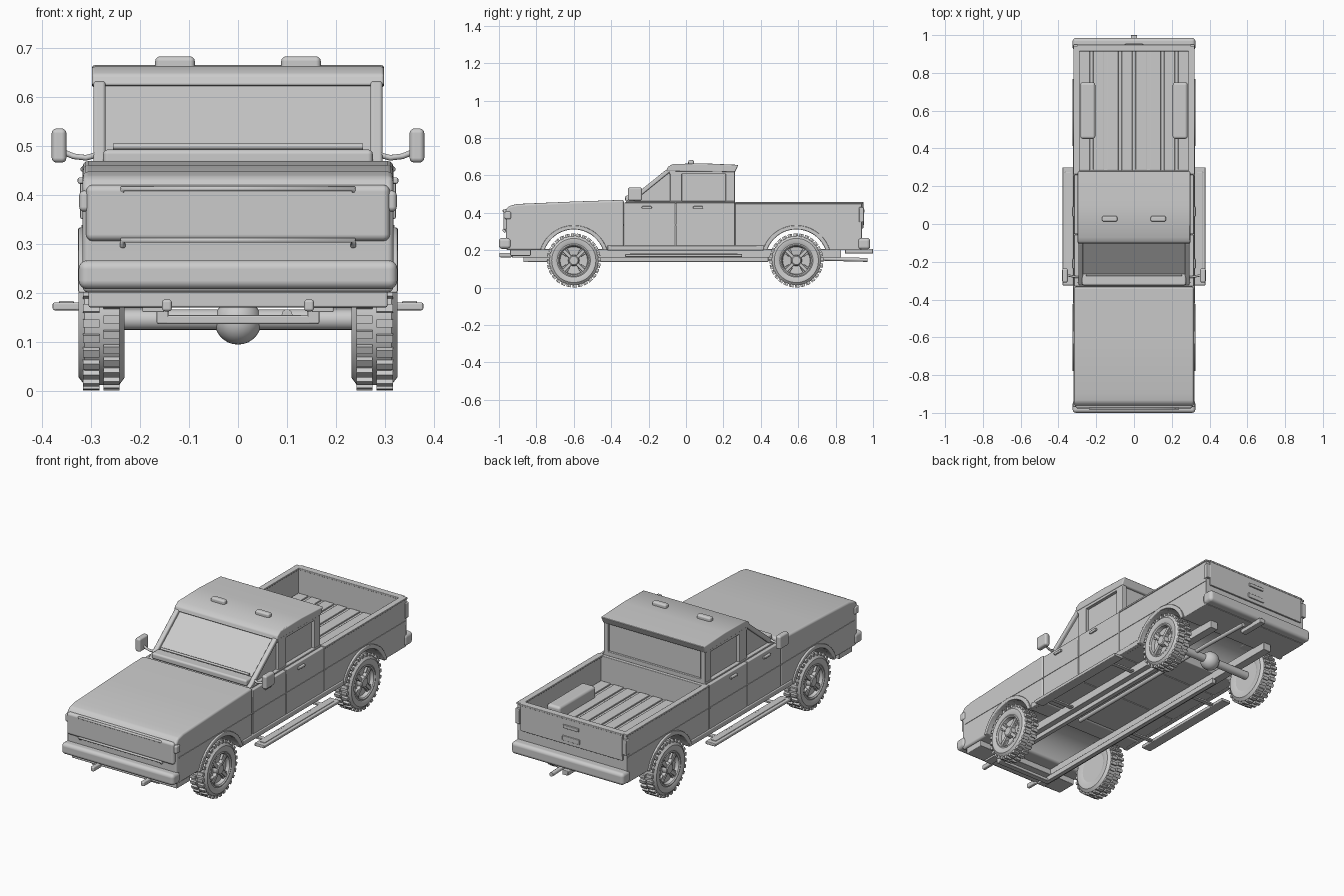
import bpy, bmesh, math
from math import sin, cos, pi, radians
from mathutils import Matrix, Vector

if "Cube" in bpy.data.objects:
    bpy.data.objects.remove(bpy.data.objects["Cube"])


def finish(name, bm, bevel=0.0, seg=2, mirror=False):
    bmesh.ops.recalc_face_normals(bm, faces=bm.faces[:])
    me = bpy.data.meshes.new(name)
    bm.to_mesh(me)
    bm.free()
    for p in me.polygons:
        p.use_smooth = True
    if not bevel:
        me.set_sharp_from_angle(angle=radians(32))
    ob = bpy.data.objects.new(name, me)
    bpy.context.collection.objects.link(ob)
    if bevel:
        m = ob.modifiers.new("bevel", 'BEVEL')
        m.width, m.segments, m.limit_method = bevel, seg, 'ANGLE'
        m.angle_limit = radians(30)
        m.harden_normals = True
    if mirror:
        ob.modifiers.new("mirror", 'MIRROR')
    return ob


def add_box(bm, x, y, z, mat=None):
    c = Vector((sum(x) / 2, sum(y) / 2, sum(z) / 2))
    s = Matrix.Diagonal((x[1] - x[0], y[1] - y[0], z[1] - z[0], 1))
    bmesh.ops.create_cube(bm, size=1, matrix=(mat or Matrix()) @ Matrix.Translation(c) @ s)


def box(name, x, y, z, bevel=0.004, seg=2, mirror=False):
    bm = bmesh.new()
    add_box(bm, x, y, z)
    return finish(name, bm, bevel, seg, mirror)


def prism(name, pts, x0, x1, bevel=0.004, seg=2, mirror=False):
    """Side outline (y, z) extruded across x."""
    bm = bmesh.new()
    f = bm.faces.new([bm.verts.new((x0, y, z)) for y, z in pts])
    r = bmesh.ops.extrude_face_region(bm, geom=[f])
    vs = [v for v in r["geom"] if isinstance(v, bmesh.types.BMVert)]
    bmesh.ops.translate(bm, verts=vs, vec=(x1 - x0, 0, 0))
    return finish(name, bm, bevel, seg, mirror)


def add_lathe(bm, prof, y, z, n=40):
    """Profile (x, radius) spun about the wheel axis."""
    vs = [bm.verts.new((x, y, z + r)) for x, r in prof]
    es = [bm.edges.new(p) for p in zip(vs, vs[1:])]
    bmesh.ops.spin(bm, geom=vs + es, cent=(0, y, z), axis=(1, 0, 0), angle=2 * pi, steps=n, use_merge=True)
    bmesh.ops.remove_doubles(bm, verts=bm.verts[:], dist=1e-5)


def tube(name, pts, r, mirror=False):
    cu = bpy.data.curves.new(name, 'CURVE')
    cu.dimensions, cu.bevel_depth, cu.bevel_resolution, cu.use_fill_caps = '3D', r, 3, True
    sp = cu.splines.new('POLY')
    sp.points.add(len(pts) - 1)
    for p, c in zip(sp.points, pts):
        p.co = (*c, 1)
    sp.use_smooth = True
    ob = bpy.data.objects.new(name, cu)
    bpy.context.collection.objects.link(ob)
    if mirror:
        ob.modifiers.new("mirror", 'MIRROR')


AXLES = {"front": -0.6, "rear": 0.59}
ZC, RA, BOT = 0.145, 0.168, 0.2


def arc(yc, r, n=18):
    """Wheel arch points running from the rear foot to the front foot."""
    a0 = math.asin((BOT - ZC) / r)
    return [(yc + r * cos(a0 + (pi - 2 * a0) * i / n), ZC + r * sin(a0 + (pi - 2 * a0) * i / n)) for i in range(n + 1)]


# Lower body: nose with hood, doors, bed base
prism("hood_and_fenders", [(-0.962, BOT), (-0.962, 0.36), (-0.965, 0.415), (-0.945, 0.437), (-0.9, 0.447),
      (-0.6, 0.46), (-0.332, 0.469), (-0.332, BOT)] + arc(AXLES["front"], RA), -0.317, 0.317, 0.012, 3)
box("front_door_section", (-0.317, 0.317), (-0.33, -0.056), (BOT, 0.455), 0.004)
box("rear_door_section", (-0.317, 0.317), (-0.054, 0.261), (BOT, 0.455), 0.004)
prism("bed_base", [(0.263, BOT), (0.263, 0.32), (0.94, 0.32), (0.94, BOT)] + arc(AXLES["rear"], RA),
      -0.317, 0.317, 0.004)

# Bed walls, rails, floor ribs, wheel boxes and tailgate
box("bed_side", (0.293, 0.317), (0.263, 0.94), (0.31, 0.45), 0.003, mirror=True)
box("bed_rail", (0.288, 0.321), (0.263, 0.943), (0.447, 0.457), 0.003, mirror=True)
box("bed_front_wall", (-0.3, 0.3), (0.262, 0.282), (0.31, 0.455), 0.003)
box("tailgate", (-0.296, 0.296), (0.918, 0.948), (0.315, 0.452), 0.004)
box("tailgate_cap", (-0.3, 0.3), (0.914, 0.95), (0.447, 0.457), 0.003)
box("tailgate_handle", (-0.045, 0.045), (0.945, 0.955), (0.4, 0.418), 0.003)
box("rear_plate", (-0.05, 0.05), (0.945, 0.953), (0.335, 0.36), 0.003)
bm = bmesh.new()
for i in range(8):
    x = -0.262 + i * 0.075
    add_box(bm, (x - 0.029, x + 0.029), (0.285, 0.915), (0.315, 0.327))
finish("bed_floor_ribs", bm, 0.003, 2)
box("bed_wheel_box", (0.205, 0.284), (0.45, 0.75), (0.31, 0.385), 0.015, 3, True)
box("tail_light", (0.297, 0.322), (0.925, 0.952), (0.35, 0.43), 0.004, mirror=True)

# Cab: glass, pillars and roof
prism("cab_glass", [(-0.305, 0.45), (-0.085, 0.628), (0.25, 0.628), (0.25, 0.45)], -0.278, 0.278, 0)
prism("windshield_pillar", [(-0.328, 0.452), (-0.29, 0.452), (-0.068, 0.632), (-0.104, 0.632)],
      0.27, 0.295, 0.007, 3, True)
for n, a, b in (("middle", -0.085, -0.022), ("rear", 0.212, 0.261)):
    box(n + "_pillar", (0.266, 0.294), (a, b), (0.45, 0.63), 0.004, mirror=True)
box("window_top_rail", (0.266, 0.294), (-0.09, 0.26), (0.606, 0.63), 0.003, mirror=True)
box("window_sill", (0.27, 0.3), (-0.31, 0.26), (0.45, 0.462), 0.003, mirror=True)
box("rear_window_sill", (-0.28, 0.28), (0.24, 0.261), (0.45, 0.475), 0.003)
prism("roof", [(-0.105, 0.622), (-0.098, 0.645), (-0.07, 0.661), (0.1, 0.664), (0.28, 0.656), (0.262, 0.618)],
      -0.298, 0.298, 0.006, 3)
box("roof_light", (0.088, 0.169), (0.012, 0.043), (0.65, 0.682), 0.01, 3, True)
box("cowl", (-0.275, 0.275), (-0.325, -0.265), (0.46, 0.492), 0.01, 3)
tube("wiper_bar", [(-0.255, -0.27, 0.498), (0.255, -0.27, 0.498)], 0.006)

# Nose details and bumpers
box("grille_panel", (-0.31, 0.31), (-0.977, -0.94), (0.305, 0.42), 0.014, 3)
for n, z in (("upper", 0.412), ("lower", 0.307)):
    tube(n + "_grille_bar", [(-0.235, -0.965, z - 0.012), (-0.235, -0.977, z), (0.235, -0.977, z),
                             (0.235, -0.965, z - 0.012)], 0.006)
box("side_lamp", (0.3, 0.324), (-0.97, -0.935), (0.365, 0.408), 0.01, 3, True)
box("front_bumper", (-0.325, 0.325), (-1.0, -0.935), (0.207, 0.266), 0.018, 4)
box("rear_bumper", (-0.325, 0.325), (0.918, 0.985), (0.203, 0.266), 0.018, 4)
box("front_valance", (-0.305, 0.305), (-0.94, -0.83), (0.17, 0.207), 0.004)
box("tow_hook", (0.135, 0.155), (-0.998, -0.93), (0.162, 0.186), 0.006, 3, True)
box("hitch", (-0.017, 0.017), (0.85, 1.0), (0.182, 0.207), 0.004)

# Side details: trim, sills, running boards, handles, mirrors
for n, a, b in (("front", -0.94, -0.335), ("door", -0.325, 0.255), ("bed", 0.27, 0.935)):
    box(n + "_trim_line", (0.31, 0.3195), (a, b), (0.333, 0.338), 0, mirror=True)
box("sill", (0.3, 0.323), (-0.42, 0.415), (0.198, 0.225), 0.004, mirror=True)
box("running_board", (0.322, 0.378), (-0.325, 0.3), (0.164, 0.18), 0.004, mirror=True)
box("board_tread", (0.335, 0.365), (-0.3, 0.275), (0.175, 0.183), 0.002, mirror=True)
bm = bmesh.new()
for y in (-0.25, 0.22):
    add_box(bm, (0.17, 0.34), (y - 0.012, y + 0.012), (0.168, 0.178))
finish("board_bracket", bm, 0.002, 1, True)
for n, y in (("front", -0.21), ("rear", 0.065)):
    box(n + "_door_handle", (0.31, 0.327), (y - 0.027, y + 0.027), (0.422, 0.435), 0.004, mirror=True)
tube("mirror_arm", [(0.285, -0.28, 0.482), (0.31, -0.28, 0.475), (0.335, -0.275, 0.478), (0.36, -0.27, 0.488)],
     0.006, True)
box("side_mirror", (0.35, 0.38), (-0.31, -0.235), (0.465, 0.535), 0.01, 3, True)

# Underside: frame, skid bars, exhaust, rear axle
box("frame_rail", (0.15, 0.195), (-0.93, 0.83), (0.16, 0.205), 0.003, mirror=True)
box("skid_rail", (0.142, 0.166), (-0.87, 0.44), (0.137, 0.165), 0.003, mirror=True)
box("skid_crossbar", (-0.166, 0.166), (-0.87, -0.84), (0.136, 0.154), 0.004)
tube("exhaust", [(0.1, -0.3, 0.155), (0.1, 0.7, 0.155), (0.1, 0.97, 0.148)], 0.011)
bm = bmesh.new()
add_lathe(bm, [(-0.24, 0), (-0.24, 0.021), (0.24, 0.021), (0.24, 0)], AXLES["rear"], ZC, 20)
bmesh.ops.create_uvsphere(bm, u_segments=24, v_segments=14, radius=0.048,
                          matrix=Matrix.Translation((0, AXLES["rear"], 0.142)))
finish("rear_axle", bm)

# Wheels and arch flares
for n, y in AXLES.items():
    prism(n + "_arch_flare", arc(y, RA - 0.002) + arc(y, RA + 0.02)[::-1], 0.3, 0.326, 0.004, 2, True)
    bm = bmesh.new()
    add_lathe(bm, [(0.236, 0.08), (0.231, 0.095), (0.231, 0.118), (0.242, 0.133), (0.313, 0.133),
                   (0.325, 0.118), (0.325, 0.096), (0.319, 0.086), (0.3, 0.084)], y, ZC, 48)
    finish(n + "_tire", bm, mirror=True)
    bm = bmesh.new()
    for i in range(28):
        for k, xs in enumerate(((0.242, 0.274), (0.283, 0.316))):
            m = Matrix.Translation((0, y, ZC)) @ Matrix.Rotation(2 * pi * (i + 0.25 * k) / 28, 4, 'X')
            add_box(bm, xs, (-0.008, 0.008), (0.125, 0.1445), m)
    finish(n + "_tread_lugs", bm, mirror=True)
    bm = bmesh.new()
    add_lathe(bm, [(0.236, 0), (0.236, 0.086), (0.321, 0.089), (0.323, 0.083), (0.318, 0.077), (0.3, 0.073),
                   (0.296, 0.03), (0.318, 0.027), (0.322, 0.022), (0.322, 0)], y, ZC, 40)
    finish(n + "_rim", bm, mirror=True)
    bm = bmesh.new()
    for i in range(4):
        m = Matrix.Translation((0, y, ZC)) @ Matrix.Rotation(pi / 4 + pi / 2 * i, 4, 'X')
        add_box(bm, (0.29, 0.316), (-0.009, 0.009), (0.02, 0.079), m)
        for s in (1, -1):
            t = m @ Matrix.Rotation(s * 0.2, 4, 'X')
            add_box(bm, (0.29, 0.311), (-0.005, 0.005), (0.045, 0.078), t)
    finish(n + "_spokes", bm, 0.002, 1, True)
